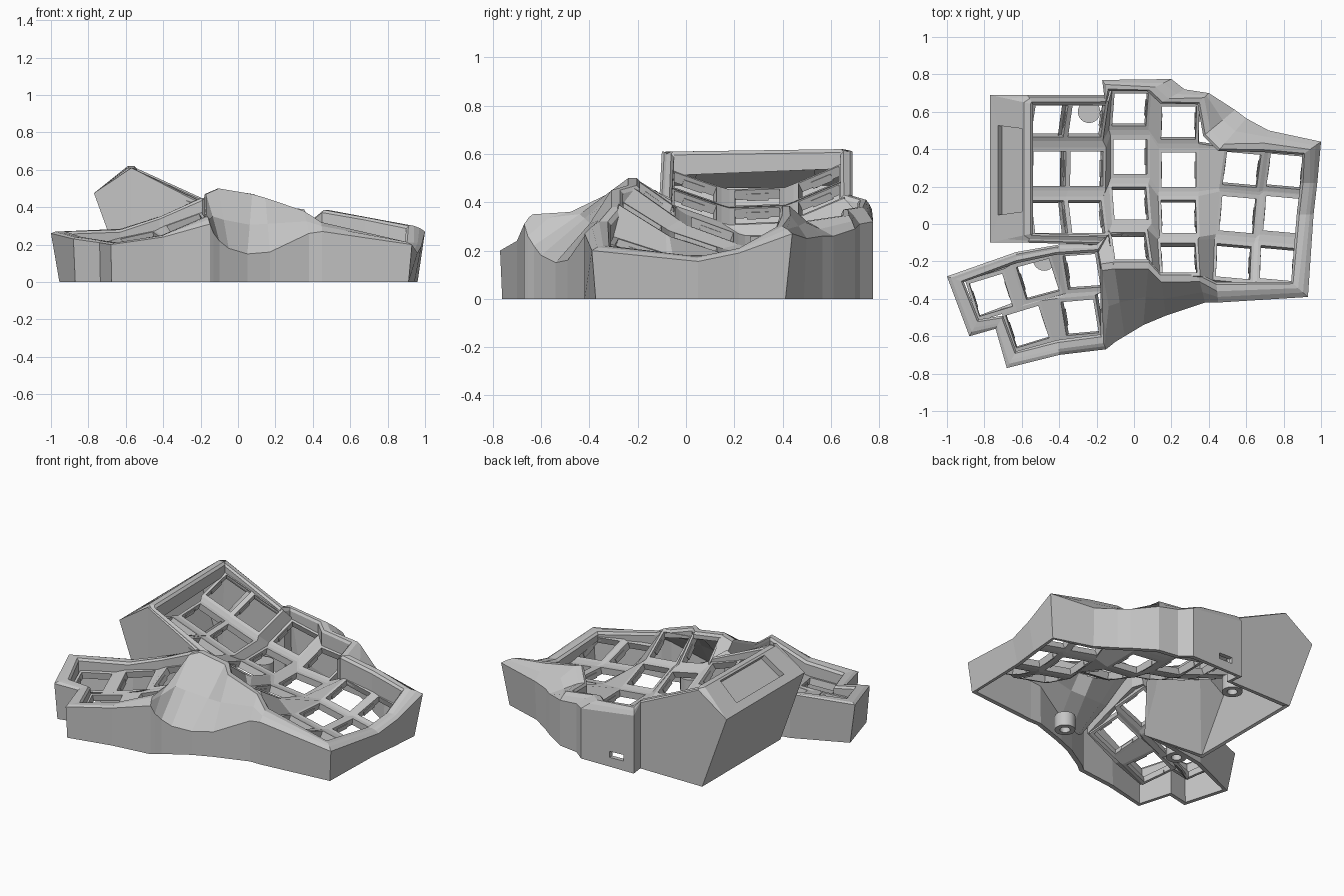
import bpy, bmesh, math, random
from mathutils import Vector, Matrix

random.seed(4)
cube = bpy.data.objects.get("Cube")
if cube:
    bpy.data.objects.remove(cube)

# Single printed-plastic colour
grey = bpy.data.materials.new("plastic grey")
grey.use_nodes = True
shade = (0.56, 0.56, 0.56, 1)
grey.diffuse_color = shade
for node in grey.node_tree.nodes:
    if node.type == 'BSDF_PRINCIPLED':
        node.inputs["Base Color"].default_value = shade
        node.inputs["Roughness"].default_value = 0.6


def finish(bm, name, thickness=0, smooth_angle=0):
    mesh = bpy.data.meshes.new(name)
    bm.to_mesh(mesh)
    bm.free()
    mesh.materials.append(grey)
    obj = bpy.data.objects.new(name, mesh)
    bpy.context.scene.collection.objects.link(obj)
    if thickness:
        solid = obj.modifiers.new("thickness", 'SOLIDIFY')
        solid.thickness = thickness
        solid.offset = -1
    if smooth_angle:
        bpy.ops.object.select_all(action='DESELECT')
        obj.select_set(True)
        bpy.context.view_layer.objects.active = obj
        bpy.ops.object.shade_smooth_by_angle(angle=math.radians(smooth_angle))


# Key plates: square frames joined by webs
HOLE = 0.0925
TILE_X, TILE_Y = 0.108, 0.115
plate_corners = []                    # lets the case wall find the plate height


def pose(x, y, z, roll, pitch, yaw):
    return (Matrix.Translation((x, y, z)) @ Matrix.Rotation(yaw, 4, 'Z')
            @ Matrix.Rotation(roll, 4, 'Y') @ Matrix.Rotation(pitch, 4, 'X'))


def square(bm, matrix, hx, hy):
    signs = ((-1, -1), (1, -1), (1, 1), (-1, 1))
    return [bm.verts.new(matrix @ Vector((sx * hx, sy * hy, 0))) for sx, sy in signs]


def key_plate(name, poses):
    bm = bmesh.new()
    tiles = {}
    for key, matrix in poses.items():
        outer = square(bm, matrix, TILE_X, TILE_Y)
        inner = square(bm, matrix, HOLE, HOLE)
        for k in range(4):
            n = (k + 1) % 4
            bm.faces.new((outer[k], outer[n], inner[n], inner[k]))
        tiles[key] = outer
        plate_corners.extend(v.co.copy() for v in outer)
    for (c, r), tile in tiles.items():
        side, front = tiles.get((c + 1, r)), tiles.get((c, r + 1))
        if side:
            bm.faces.new((tile[1], side[0], side[3], tile[2]))
        if front:
            bm.faces.new((front[3], front[2], tile[1], tile[0]))
    # Fill the spots where four (or three) tiles meet
    for c in range(-1, 6):
        for r in range(-1, 4):
            spots = (((c, r + 1), 2), ((c + 1, r + 1), 3), ((c + 1, r), 0), ((c, r), 1))
            corner = [tiles[k][i] for k, i in spots if k in tiles]
            if len(corner) > 2:
                bm.faces.new(corner)
    finish(bm, name, 0.042)
    # Small switch clips under two sides of each opening
    clips = bmesh.new()
    for matrix in poses.values():
        for s in (-1, 1):
            local = (matrix @ Matrix.Translation((s * HOLE, 0, -0.032))
                     @ Matrix.Diagonal((0.008, 0.09, 0.03, 1)))
            bmesh.ops.create_cube(clips, size=1, matrix=local)
    finish(clips, name + "_clips")


# Finger columns: x, z, roll, middle y, curvature, skew, first row, row centres
columns = [
    (-.452, .42, 20, .27, .8, 0, 0, (.55, .295, .04)),
    (-.253, .345, 19, .27, .8, 0, 0, (.55, .295, .04)),
    (-.02, .24, 12, .36, .75, 0, 0, (.61, .36, .11, -.12)),
    (.24, .19, 6, .3, .65, 0, 0, (.54, .29, .04, -.18)),
    (.555, .165, 9, .05, .65, .09, 1, (.29, .05, -.2)),
    (.79, .13, 9, .05, .65, .09, 1, (.28, .05, -.21)),
]
finger = {}
for c, (x, z, roll, mid, curve, skew, first, rows) in enumerate(columns):
    for r, y in enumerate(rows):
        d = y - mid
        finger[c, r + first] = pose(x + skew * (y - .05), y, z + curve * d * d,
                                    math.radians(roll), math.atan(2 * curve * d), -skew)
key_plate("finger_key_plate", finger)

# Thumb keys: column, row, x, y, z, roll, pitch, yaw
thumb_keys = [
    (0, 0, -.765, -.38, .19, -5, 8, 17),
    (1, 0, -.515, -.295, .23, -12, 12, 15),
    (2, 0, -.28, -.255, .31, -20, 15, 4),
    (1, 1, -.57, -.55, .165, -8, 10, 17),
    (2, 1, -.29, -.5, .24, -20, 13, 5),
]
thumb = {}
for c, r, x, y, z, *angles in thumb_keys:
    thumb[c, r] = pose(x, y, z, *map(math.radians, angles))
key_plate("thumb_key_plate", thumb)

# Case wall stations: inner rim xyz, outer shoulder xyz, inward lean of the base
BOX_LEAN = .75
finger_side = [
    (-.14, -.06, .42, -.2, -.11, .42, 0),
    (-.54, -.05, .6, -.57, -.1, .61, 0),
    (-.54, -.05, .61, -.77, -.1, .475, BOX_LEAN),
    (-.54, .64, .62, -.77, .69, .475, BOX_LEAN),
    (-.54, .64, .61, -.57, .69, .61, 0),
    (-.15, .64, .43, -.16, .69, .42, 0),
    (-.13, .71, .41, -.17, .77, .37, 0),
    (.07, .71, .38, .2, .775, .32, 0),
    (.14, .645, .37, .27, .72, .31, 0),
    (.34, .64, .345, .4, .7, .29, 0),
    (.37, .47, .32, .54, .61, .26, 0),
    (.45, .39, .385, .6, .565, .26, 0),
    (.68, .385, .345, .72, .5, .25, .1),
    (.9, .37, .3, 1, .44, .27, .4),
    (.89, .22, .21, .98, .22, .19, .4),
    (.87, .05, .175, .96, .05, .155, .4),
    (.84, -.31, .22, .93, -.39, .2, .2),
    (.44, -.31, .32, .45, -.42, .27, 0),
    (.34, -.26, .38, .38, -.42, .26, 0),
    (.14, -.26, .45, .17, -.49, .16, 0),
]
thumb_side = [
    (.08, -.19, .47, .05, -.54, .15, 0),
    (-.11, -.19, .5, -.05, -.6, .18, 0),
    (-.18, -.2, .47, -.1, -.63, .22, 0),
    (-.18, -.43, .36, -.13, -.655, .26, 0),
    (-.18, -.59, .35, -.15, -.67, .31, 0),
    (-.41, -.62, .25, -.4, -.7, .24, 0),
    (-.63, -.68, .21, -.68, -.77, .2, .1),
    (-.7, -.49, .22, -.74, -.56, .21, .1),
    (-.83, -.51, .24, -.88, -.6, .23, .2),
    (-.91, -.31, .27, -1, -.28, .26, .5),
    (-.63, -.21, .28, -.63, -.15, .28, 0),
    (-.42, -.165, .35, -.4, -.11, .35, 0),
    (-.19, -.15, .45, -.2, -.11, .42, 0),
]
stations = finger_side + thumb_side
crest = len(finger_side) + 1          # last station on the finger opening
UP = Vector((0, 0, 1))


def section(ix, iy, iz, ox, oy, oz, lean):
    inner, outer = Vector((ix, iy, iz)), Vector((ox, oy, oz))
    across = Vector((ox - ix, oy - iy, 0))
    width = across.length
    step = across / width
    rim = inner + step * min(.05, width * .6)
    middle = rim.lerp(outer, .5)
    base = outer - across * lean
    base.z = 0
    if lean == BOX_LEAN:              # the tilted box leans sideways only
        base.y = oy
    elif width > .2:                  # faceted slope on the palm side
        middle += UP * random.uniform(-.01, .03)
    else:
        middle += UP * .004
    # The inner wall ends just under the nearest plate corner
    plate = min(plate_corners, key=lambda p: (p - inner).xy.length)
    foot = inner.copy()
    foot.z = min(plate.z - .025, iz - .04)
    return [foot, inner - UP * .014, inner + step * .014, rim, middle, outer, base]


bm = bmesh.new()
rings = [[bm.verts.new(p) for p in section(*s)] for s in stations]
count = len(rings)
PANEL, SLOT = 2, 6                    # stations where the panel and slot begin


def recess(path_sides, u0, u1, v0, v1, depth):
    """Frame a rectangle inside four sides; sink a floor, or leave it open."""
    a, b, c, d = (side[0].co for side in path_sides)
    spots = ((u0, v0), (u1, v0), (u1, v1), (u0, v1))
    points = [a.lerp(b, u).lerp(d.lerp(c, u), v) for u, v in spots]
    edge = [bm.verts.new(p) for p in points]
    inward = (b - a).cross(d - a).normalized() * -depth
    floor = [bm.verts.new(p + inward) for p in points] if depth else []
    for k, side in enumerate(path_sides):
        n = (k + 1) % 4
        bm.faces.new(side + [edge[n], edge[k]])
        if floor:
            bm.faces.new((edge[k], edge[n], floor[n], floor[k]))
    if floor:
        bm.faces.new(floor)


for s in range(count):
    a, b = rings[s], rings[(s + 1) % count]
    for k in range(len(a) - 1):
        bridge = k == 0 and s in (crest, count - 1)
        panel = s == PANEL and k in (3, 4)
        slot = s == SLOT and k == 5
        if not (bridge or panel or slot):
            bm.faces.new((a[k], b[k], b[k + 1], a[k + 1]))
# Saddle between the finger and thumb openings
for s, t in ((crest, 0), (count - 1, crest + 1)):
    bm.faces.new((rings[s][0], rings[t][0], rings[t][1], rings[s][1]))
bm.faces.new([rings[s][1] for s in (crest, 0, count - 1, crest + 1)])

# Sunken panel on the sloped side of the box
a, b = rings[PANEL], rings[PANEL + 1]
recess([[a[3], b[3]], [b[3], b[4], b[5]], [b[5], a[5]], [a[5], a[4], a[3]]],
       .18, .8, .06, .76, .035)
# Open cable slot low in the back wall
a, b = rings[SLOT], rings[SLOT + 1]
recess([[a[5], b[5]], [b[5], b[6]], [b[6], a[6]], [a[6], a[5]]], .2, .46, .72, .83, 0)
bmesh.ops.remove_doubles(bm, verts=bm.verts, dist=.0005)
finish(bm, "case_shell", .028)

# Screw posts, open from below
for name, x, y in (("back_post", -.24, .6), ("thumb_post", -.48, -.19), ("palm_post", .22, -.36)):
    bm = bmesh.new()
    sides = 24
    loops = []
    for radius, z in ((.03, .07), (.03, 0), (.06, 0), (.06, .09)):
        loops.append([bm.verts.new((x + radius * math.cos(math.tau * i / sides),
                                    y + radius * math.sin(math.tau * i / sides), z))
                      for i in range(sides)])
    for a, b in zip(loops, loops[1:]):
        for i in range(sides):
            n = (i + 1) % sides
            bm.faces.new((a[i], a[n], b[n], b[i]))
    bm.faces.new(loops[0][::-1])
    bm.faces.new(loops[-1])
    finish(bm, name, 0, 30)
